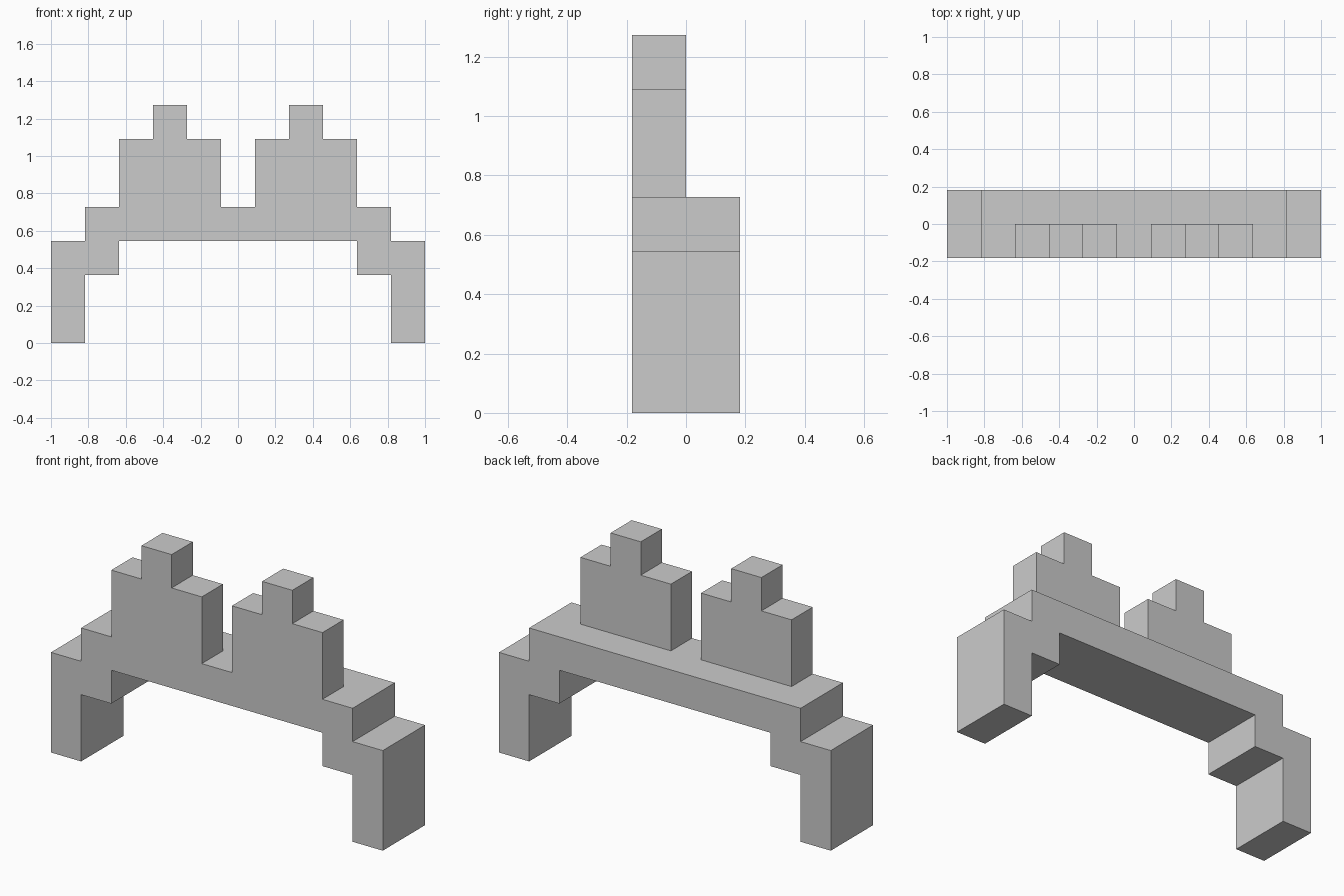
import bpy, bmesh

if "Cube" in bpy.data.objects:
    bpy.data.objects.remove(bpy.data.objects["Cube"])

U = 2 / 11  # one step of the blocky grid


def extrude_profile(name, points, y0, y1):
    """Extrude an x-z outline (in grid steps) from y0 to y1."""
    bm = bmesh.new()
    face = bm.faces.new([bm.verts.new((x * U, y0 * U, z * U)) for x, z in points])
    new = bmesh.ops.extrude_face_region(bm, geom=[face])["geom"]
    verts = [g for g in new if isinstance(g, bmesh.types.BMVert)]
    bmesh.ops.translate(bm, verts=verts, vec=(0, (y1 - y0) * U, 0))
    bmesh.ops.recalc_face_normals(bm, faces=bm.faces)
    mesh = bpy.data.meshes.new(name)
    bm.to_mesh(mesh)
    bm.free()
    obj = bpy.data.objects.new(name, mesh)
    bpy.context.collection.objects.link(obj)
    return obj


def mirrored(half):
    """Complete a symmetric outline from its right half."""
    return half + [(-x, z) for x, z in reversed(half)]


# Stepped arch: beam, shoulders and legs in one outline
arch_half = [(3.5, 3), (3.5, 2), (4.5, 2), (4.5, 0), (5.5, 0),
             (5.5, 3), (4.5, 3), (4.5, 4)]
extrude_profile("arch_band", mirrored(arch_half), -1, 1)

# Two stepped peaks along the front half of the beam
peak_half = [(1.5, 4), (1.5, 6), (0.5, 6), (0.5, 7)]
for side, cx in (("left", -2), ("right", 2)):
    outline = [(x + cx, z) for x, z in mirrored(peak_half)]
    extrude_profile(side + "_peak", outline, -1, 0)
